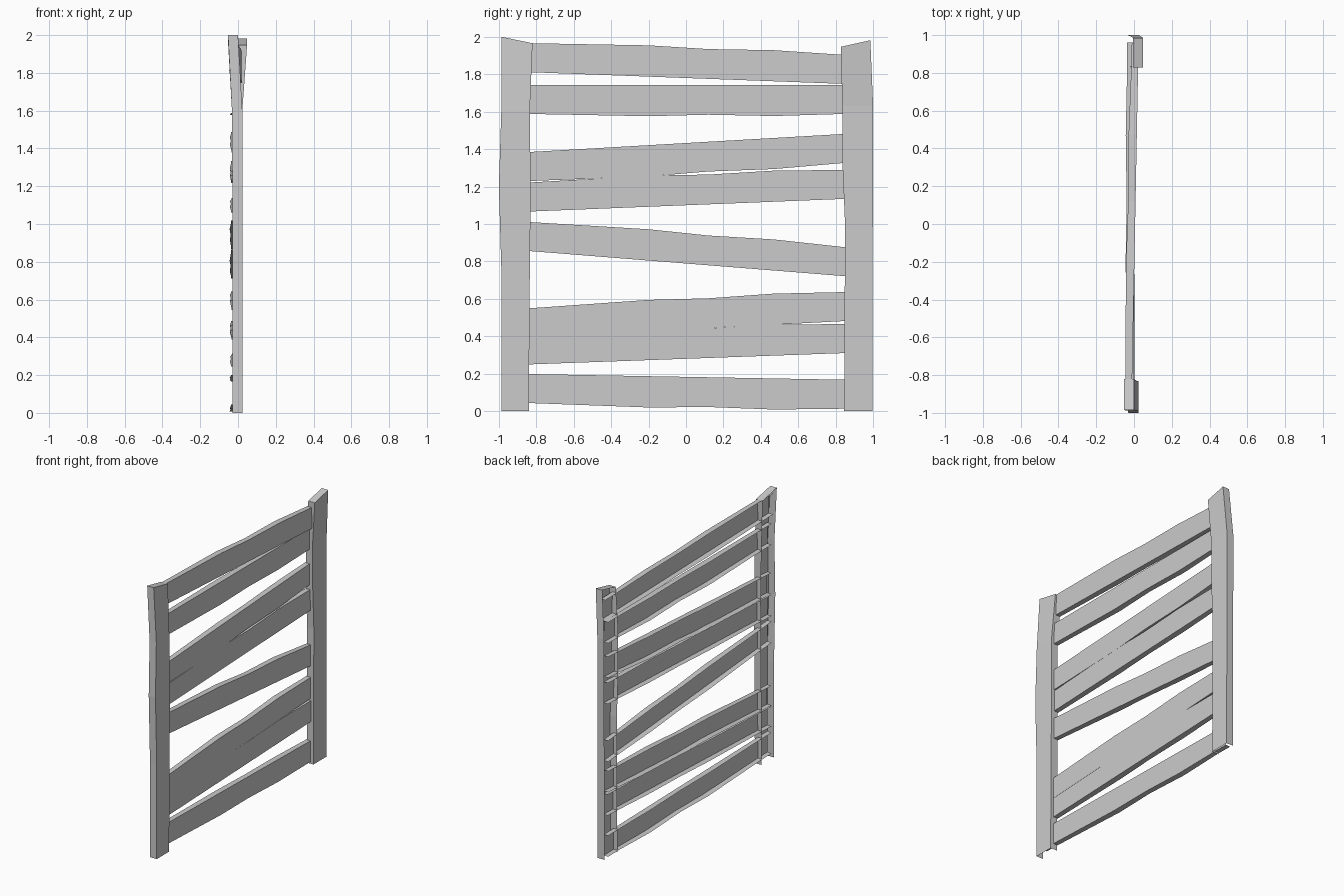
import bpy

if "Cube" in bpy.data.objects:
    bpy.data.objects.remove(bpy.data.objects["Cube"])


def make_mesh(name, verts, faces):
    mesh = bpy.data.meshes.new(name)
    mesh.from_pydata(verts, [], faces)
    mesh.update()
    obj = bpy.data.objects.new(name, mesh)
    bpy.context.collection.objects.link(obj)
    return obj


def open_channel(name, rings, cap=False):
    """Skin 4-point rings on three sides, leaving the rear side open."""
    verts = [p for ring in rings for p in ring]
    faces = []
    for r in range(len(rings) - 1):
        for k in range(3):
            a = r * 4 + k
            faces.append((a, a + 1, a + 5, a + 4))
    if cap:
        n = len(verts)
        faces.append((n - 4, n - 3, n - 2, n - 1))
    return make_mesh(name, verts, faces)


def post(name, levels):
    # level: y low side, y high side, z at each side, back x, front x
    rings = [[(xb, y0, z0), (xf, y0, z0), (xf, y1, z1), (xb, y1, z1)]
             for y0, y1, z0, z1, xb, xf in levels]
    return open_channel(name, rings, cap=True)


def plank(name, z_left, z_right, bumpy_top, x_left=0.0, x_right=0.0):
    # height profile between the ends, with a worn edge above or below
    stations = [(-0.95, 0), (-0.83, 0), (-0.2, 0.012), (0.12, 0.004),
                (0.47, 0.011), (0.84, 0), (0.96, 0)]
    rings = []
    for y, bump in stations:
        t = (y + 0.83) / 1.67
        top = z_left + (z_right - z_left) * t
        bottom = top - 0.155
        if bumpy_top:
            top += bump
        else:
            bottom -= bump
        front = x_left + (x_right - x_left) * t
        back = front - 0.036 - bump * 0.7
        rings.append([(back, y, top), (front, y, top),
                      (front, y, bottom), (back, y, bottom)])
    # rings run top -> front -> bottom, so reverse for outward normals
    return open_channel(name, rings[::-1])


# Two crooked posts, hollow at the rear
post("left_post", [
    (-0.985, -0.84, 0, 0, -0.03, 0.025),
    (-0.985, -0.835, 0.7, 0.7, -0.03, 0.025),
    (-1.0, -0.83, 1.2, 1.2, -0.03, 0.025),
    (-0.987, -0.835, 1.6, 1.6, -0.032, 0.023),
    (-0.985, -0.82, 2.0, 1.966, -0.053, 0.0)])
post("right_post", [
    (0.845, 0.996, 0, 0, -0.03, 0.025),
    (0.85, 0.998, 1.0, 1.0, -0.03, 0.025),
    (0.837, 1.0, 1.3, 1.3, -0.03, 0.025),
    (0.835, 1.0, 1.63, 1.63, -0.03, 0.025),
    (0.828, 0.985, 1.947, 1.982, -0.005, 0.048)])

# Eight uneven planks: top edge height at left, at right, worn top edge?
planks = [
    (0.198, 0.168, False, 0.0, 0.0),
    (0.405, 0.465, True, 0.0, 0.003),
    (0.55, 0.636, True, 0.002, 0.0),
    (1.01, 0.877, True, 0.0, 0.0),
    (1.222, 1.289, True, 0.0, 0.002),
    (1.385, 1.481, False, 0.002, 0.0),
    (1.743, 1.743, False, 0.0, 0.0),
    (1.966, 1.904, True, -0.01, 0.022),
]
for i, spec in enumerate(planks):
    plank(f"plank_{i + 1}", *spec)
